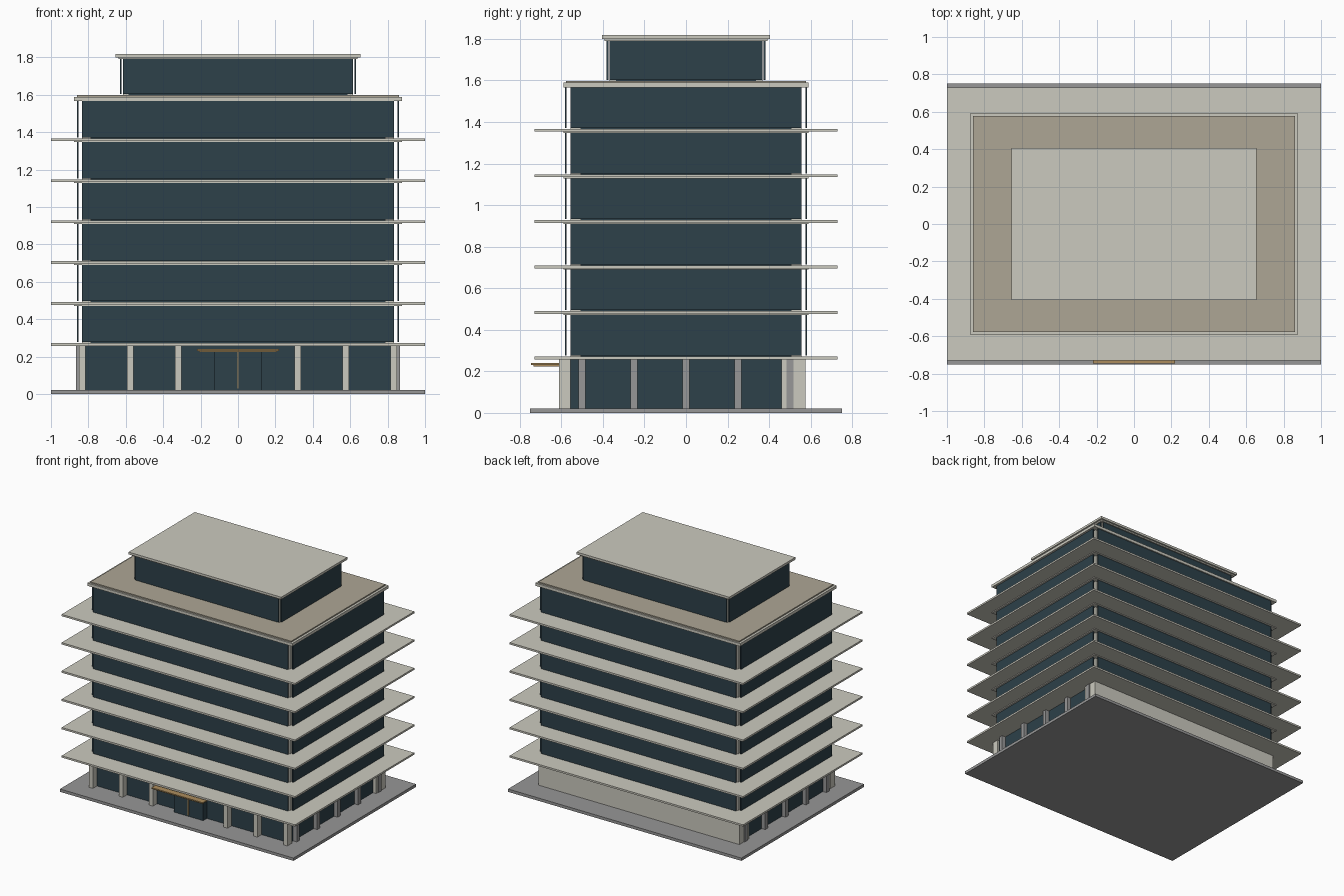
import bpy

if "Cube" in bpy.data.objects:
    bpy.data.objects.remove(bpy.data.objects["Cube"])


def material(name, r, g, b):
    m = bpy.data.materials.new(name)
    m.diffuse_color = (r, g, b, 1)
    m.use_nodes = True
    m.node_tree.nodes["Principled BSDF"].inputs["Base Color"].default_value = m.diffuse_color
    return m


CONCRETE = material("concrete", 0.60, 0.59, 0.52)
GLASS = material("dark_glass", 0.026, 0.052, 0.068)
STONE = material("grey_stone", 0.31, 0.31, 0.31)
GRAVEL = material("roof_gravel", 0.42, 0.38, 0.30)
WOOD = material("wood", 0.42, 0.27, 0.11)


def box(name, x0, x1, y0, y1, z0, z1, mat):
    bpy.ops.mesh.primitive_cube_add(
        size=1, location=((x0 + x1) / 2, (y0 + y1) / 2, (z0 + z1) / 2))
    o = bpy.context.object
    o.name = name
    o.scale = (x1 - x0, y1 - y0, z1 - z0)
    bpy.ops.object.transform_apply(location=False, rotation=False, scale=True)
    o.data.materials.append(mat)
    return o


def plate(name, hx, hy, z0, z1, mat):
    return box(name, -hx, hx, -hy, hy, z0, z1, mat)


def span(a, b, s):
    return (a, b) if s > 0 else (-b, -a)


def glass_ring(name, px, py, wx, wy, z0, z1, t=0.008):
    """Four thin panels at x=+-px and y=+-py, open at the corners."""
    for s in (-1, 1):
        box(name + "_long_glass", -wx, wx, *span(py - t, py, s), z0, z1, GLASS)
        box(name + "_side_glass", *span(px - t, px, s), -wy, wy, z0, z1, GLASS)


def corner_posts(name, x, y, w, z0, z1):
    for sx in (-1, 1):
        for sy in (-1, 1):
            box(name, *span(x - w, x, sx), *span(y - w, y, sy), z0, z1, CONCRETE)


# Base
plate("base_plinth", 1.0, 0.75, 0, 0.022, STONE)

# Ground floor: glazing, solid rear wall, columns
box("ground_glazing", -0.835, 0.835, -0.56, 0.47, 0.022, 0.258, GLASS)
box("rear_wall", -0.86, 0.86, 0.46, 0.575, 0.022, 0.258, CONCRETE)
for s in (-1, 1):
    for x in (0.32, 0.577, 0.833):
        box("front_column", s * x - 0.017, s * x + 0.017, -0.61, -0.555,
            0.022, 0.258, CONCRETE)
    for y in (-0.5, -0.25, 0, 0.25, 0.5):
        box("side_column", *span(0.82, 0.866, s), y - 0.017, y + 0.017,
            0.022, 0.258, STONE)

# Entrance
box("entrance_doors", -0.125, 0.125, -0.605, -0.555, 0.022, 0.226, GLASS)
box("door_mullion", -0.004, 0.004, -0.61, -0.60, 0.03, 0.226, WOOD)
box("entrance_canopy", -0.22, 0.22, -0.745, -0.56, 0.231, 0.24, WOOD)
box("canopy_underside", -0.208, 0.208, -0.735, -0.56, 0.224, 0.231, WOOD)

# Upper floors: projecting slabs, soffits and glass bands
STEP = 0.219
for i in range(6):
    z = 0.258 + i * STEP
    top = z + 0.014
    plate("floor_slab", 1.0, 0.73, z, top, CONCRETE)
    if i:
        plate("slab_soffit", 0.878, 0.59, z - 0.006, z, CONCRETE)
    ceil = z + STEP - 0.006
    plate("floor_core", 0.80, 0.53, top, ceil, GLASS)
    glass_ring("floor", 0.862, 0.582, 0.835, 0.556, top + 0.005, ceil)
    corner_posts("corner_post", 0.835, 0.556, 0.05, top, ceil)

# Main roof
plate("roof_slab", 0.878, 0.59, 1.567, 1.589, CONCRETE)
plate("roof_gravel_bed", 0.86, 0.577, 1.589, 1.598, GRAVEL)

# Penthouse
plate("penthouse_core", 0.61, 0.362, 1.598, 1.796, GLASS)
glass_ring("penthouse", 0.63, 0.382, 0.614, 0.368, 1.603, 1.79)
corner_posts("penthouse_post", 0.616, 0.368, 0.03, 1.598, 1.796)
plate("penthouse_soffit", 0.64, 0.392, 1.79, 1.8, CONCRETE)
plate("penthouse_roof", 0.654, 0.405, 1.8, 1.818, CONCRETE)
